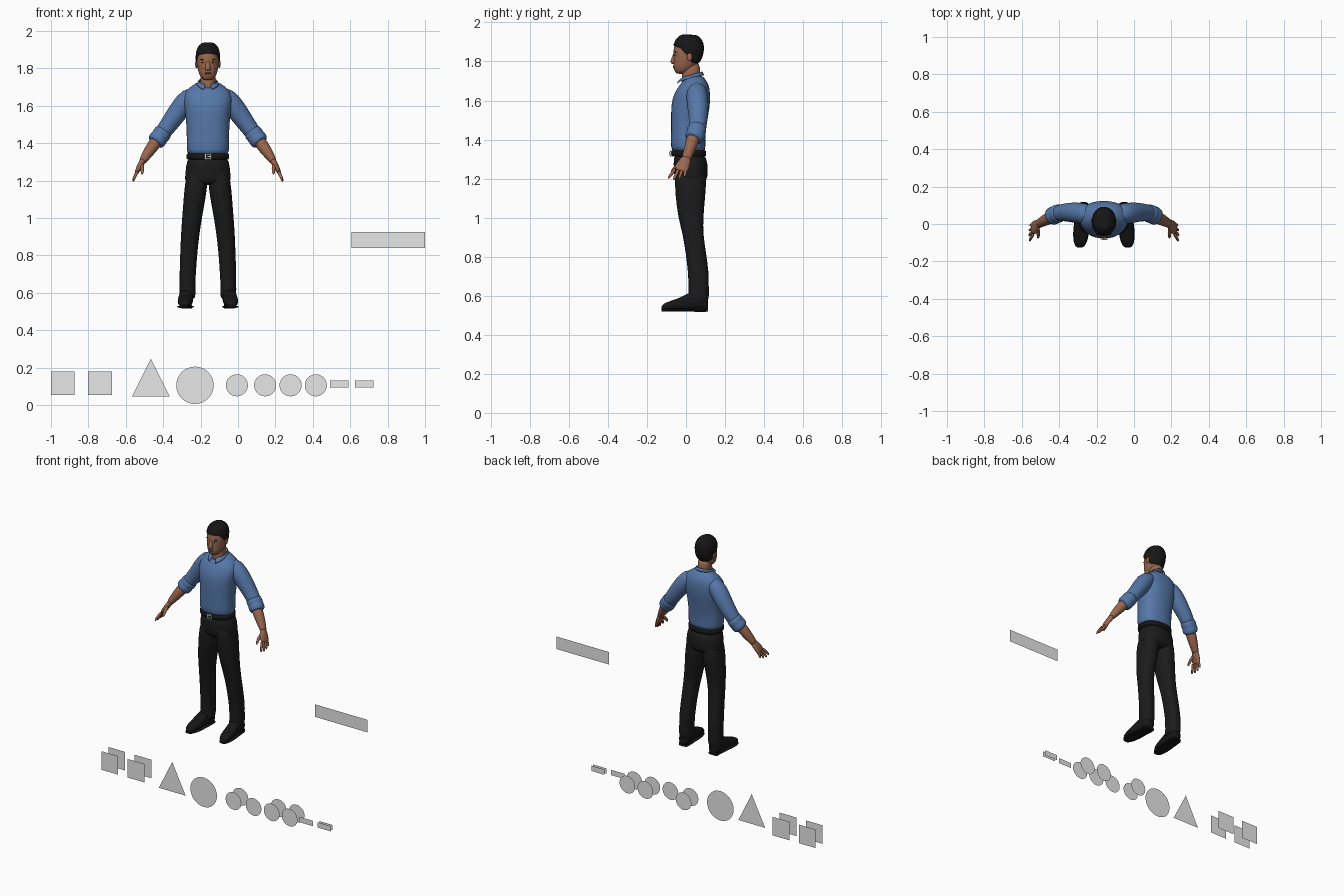
import bpy, bmesh, math
from mathutils import Vector, Matrix

if "Cube" in bpy.data.objects:
    bpy.data.objects.remove(bpy.data.objects["Cube"])

FIGURE_X = -0.161
SIDES = (("left", 1), ("right", -1))


def material(name, r, g, b):
    m = bpy.data.materials.new(name)
    m.use_nodes = True
    m.diffuse_color = (r, g, b, 1)
    bsdf = next(n for n in m.node_tree.nodes if n.type == "BSDF_PRINCIPLED")
    bsdf.inputs["Base Color"].default_value = (r, g, b, 1)
    bsdf.inputs["Roughness"].default_value = 0.7
    return m


SKIN = material("brown skin", 0.32, 0.135, 0.075)
SHIRT = material("blue shirt", 0.092, 0.185, 0.39)
TROUSER = material("charcoal trousers", 0.011, 0.011, 0.011)
BLACK = material("black leather and hair", 0.008, 0.008, 0.008)
SILVER = material("silver buckle", 0.55, 0.55, 0.55)
LIP = material("dark lips", 0.22, 0.08, 0.055)
WHITE = material("eye white", 0.65, 0.62, 0.6)
GREY = material("control grey", 0.8, 0.8, 0.8)


def finish(bm, name, mat, x=FIGURE_X, smooth=True, subdiv=0, thick=0):
    bmesh.ops.recalc_face_normals(bm, faces=bm.faces)
    for f in bm.faces:
        f.smooth = smooth
    me = bpy.data.meshes.new(name)
    bm.to_mesh(me)
    bm.free()
    me.materials.append(mat)
    ob = bpy.data.objects.new(name, me)
    ob.location.x = x
    bpy.context.collection.objects.link(ob)
    if thick:
        ob.modifiers.new("thickness", "SOLIDIFY").thickness = thick
    if subdiv:
        sub = ob.modifiers.new("smooth", "SUBSURF")
        sub.levels = sub.render_levels = subdiv
    return ob


def loft(name, rings, mat, closed=True, caps=(True, True), subdiv=1, thick=0):
    bm = bmesh.new()
    rows = [[bm.verts.new(p) for p in ring] for ring in rings]
    n = len(rows[0])
    for a, b in zip(rows, rows[1:]):
        for i in range(n if closed else n - 1):
            j = (i + 1) % n
            bm.faces.new((a[i], a[j], b[j], b[i]))
    for row, wanted in ((rows[0], caps[0]), (rows[-1], caps[1])):
        if wanted and closed:
            bm.faces.new(row)
    return finish(bm, name, mat, subdiv=subdiv, thick=thick)


def unit_ring(n=20, power=2.0):
    # Rounded-box outline of radius one
    pts = []
    for i in range(n):
        c, s = math.cos(math.tau * i / n), math.sin(math.tau * i / n)
        pts.append((math.copysign(abs(c) ** (2 / power), c), math.copysign(abs(s) ** (2 / power), s)))
    return pts


def stack(name, rows, mat, side=1, power=2.3, n=20):
    # Horizontal sections: height, front y, back y, half width, centre x
    rings = []
    for z, yf, yb, hw, *cx in rows:
        x0 = cx[0] * side if cx else 0
        rings.append([(x0 + hw * c, (yf + yb) / 2 + (yb - yf) / 2 * s, z) for c, s in unit_ring(n, power)])
    return loft(name, rings, mat)


def tube(name, path, mat, side=1, n=12):
    # Sections across a path: x, y, z, radius, depth along y
    pts = [Vector((p[0] * side, p[1], p[2])) for p in path]
    rings = []
    for i, p in enumerate(pts):
        t = (pts[min(i + 1, len(pts) - 1)] - pts[max(i - 1, 0)]).normalized()
        u = t.cross(Vector((0, 1, 0))).normalized()
        v = u.cross(t)
        r, d = path[i][3], path[i][-1]
        rings.append([p + u * r * c + v * d * s for c, s in unit_ring(n)])
    return loft(name, rings, mat)


def ball(name, at, size, mat):
    bm = bmesh.new()
    bmesh.ops.create_uvsphere(bm, u_segments=16, v_segments=10, radius=1,
                              matrix=Matrix.LocRotScale(Vector(at), None, Vector(size)))
    return finish(bm, name, mat)


def box(name, at, size, mat):
    bm = bmesh.new()
    bmesh.ops.create_cube(bm, size=1, matrix=Matrix.LocRotScale(Vector(at), None, Vector(size)))
    return finish(bm, name, mat, smooth=False)


def lookup(table, key):
    # Linear interpolation of table rows by first column
    for a, b in zip(table, table[1:]):
        if key <= b[0]:
            t = max(0, (key - a[0]) / (b[0] - a[0]))
            return [p + (q - p) * t for p, q in zip(a[1:], b[1:])]
    return list(table[-1][1:])


# Shirt body
stack("shirt_body", [(1.33, -.07, .098, .108), (1.36, -.078, .1, .115), (1.42, -.077, .099, .113),
                     (1.5, -.077, .11, .116), (1.56, -.077, .121, .122), (1.61, -.071, .125, .13),
                     (1.65, -.052, .123, .132), (1.685, -.03, .116, .115), (1.707, -.008, .1, .084),
                     (1.73, .008, .085, .055)], SHIRT, n=24)

# Collar, folded over with its points at the front
fold = [[], [], []]
for i in range(25):
    a = math.radians(16 + 328 * i / 24)
    f = (1 + math.cos(a)) / 2
    top = 1.757 - .032 * f
    for row, r, z, lean in zip(fold, (.046, .05, .061), (top - .02, top, top - .028 - .016 * f ** 5),
                               (.008, .012, .036)):
        row.append((r * math.sin(a), .036 - (r - .003) * math.cos(a) - lean * f, z))
loft("collar", fold, SHIRT, closed=False, thick=.004)

# Trousers and belt
stack("trouser_hips", [(1.34, -.066, .098, .11), (1.27, -.064, .113, .118), (1.22, -.061, .112, .123),
                       (1.192, -.058, .107, .124), (1.175, -.03, .08, .07)], TROUSER, n=24)
stack("belt", [(1.312, -.07, .1, .111), (1.314, -.075, .104, .115), (1.343, -.078, .104, .115),
               (1.346, -.072, .1, .111)], BLACK, n=24)
box("buckle", (0, -.079, 1.329), (.036, .008, .032), SILVER)
box("buckle_opening", (.003, -.0825, 1.329), (.024, .004, .02), BLACK)
box("buckle_prong", (.008, -.0845, 1.329), (.02, .003, .004), SILVER)

# Neck and head
stack("neck", [(1.67, -.02, .07, .044), (1.71, -.024, .075, .042), (1.75, -.02, .073, .041),
               (1.8, -.01, .07, .042)], SKIN)
HEAD = [(1.736, -.045, -.01, .018), (1.745, -.057, .015, .032), (1.765, -.065, .045, .046),
        (1.79, -.065, .064, .054), (1.82, -.064, .08, .059), (1.85, -.066, .087, .06),
        (1.88, -.061, .087, .059), (1.908, -.046, .074, .048), (1.927, -.018, .045, .022)]
stack("head", HEAD, SKIN, power=2.1, n=24)
stack("nose", [(1.786, -.07, -.045, .013), (1.794, -.083, -.045, .018), (1.813, -.076, -.045, .013),
               (1.848, -.063, -.045, .01)], SKIN, n=12)
ball("upper_lip", (0, -.061, 1.775), (.018, .007, .003), LIP)
ball("lower_lip", (0, -.061, 1.769), (.015, .007, .0035), LIP)
for word, s in SIDES:
    ball(word + "_eye", (.025 * s, -.052, 1.833), (.011, .006, .005), WHITE)
    ball(word + "_iris", (.025 * s, -.0565, 1.833), (.0045, .003, .0045), BLACK)
    ball(word + "_eyebrow", (.026 * s, -.054, 1.848), (.016, .006, .003), BLACK)
    ball(word + "_ear", (.061 * s, .018, 1.823), (.007, .013, .022), SKIN)

# Hair cap with a hairline that drops toward the nape
HAIRLINE = [(0, 1.785), (.3, 1.79), (.45, 1.83), (.62, 1.84), (.74, 1.868), (1, 1.878)]
rings = []
for t in (0, .05, .25, .45, .65, .82, .93, 1):
    ring = []
    for c, s in unit_ring(32, 2.1):
        low = lookup(HAIRLINE, (1 - s) / 2)[0]
        z = low + (1.926 - low) * t
        yf, yb, hw = lookup(HEAD, z)
        grow = .006 if t else -.004
        ring.append(((hw + grow) * c, (yf + yb) / 2 + ((yb - yf) / 2 + grow) * s, z + .012 * t))
    rings.append(ring)
loft("hair", rings, BLACK, caps=(False, True))

for word, s in SIDES:
    # Sleeve with a rolled cuff
    tube(word + "_sleeve", [(.05, .05, 1.66, .045), (.105, .055, 1.643, .056), (.145, .06, 1.588, .057),
                            (.185, .063, 1.532, .052), (.225, .062, 1.477, .046),
                            (.262, .05, 1.428, .044)], SHIRT, s, 16)
    tube(word + "_cuff", [(.232, .06, 1.468, .042), (.237, .058, 1.461, .049), (.25, .054, 1.444, .051),
                          (.258, .051, 1.433, .047), (.264, .048, 1.425, .051), (.279, .04, 1.406, .049),
                          (.284, .037, 1.4, .038)], SHIRT, s, 16)
    # Forearm, palm and spread digits
    tube(word + "_forearm", [(.262, .045, 1.43, .034), (.29, .032, 1.39, .035), (.315, .02, 1.355, .031),
                             (.345, .004, 1.31, .022, .025), (.352, 0, 1.298, .019, .024)], SKIN, s)
    tube(word + "_palm", [(.343, .005, 1.315, .018, .022), (.355, -.003, 1.293, .017, .029),
                          (.369, -.016, 1.268, .015, .037), (.379, -.025, 1.247, .012, .037),
                          (.383, -.029, 1.238, .008, .03)], SKIN, s)
    for k, (finger, reach) in enumerate((("index", .9), ("middle", 1), ("ring", .94), ("little", .75))):
        y, fan = -.054 + .018 * k, .004 * (2 - k)
        tube(word + "_" + finger + "_finger",
             [(.375, y, 1.253, .009), (.375 + .014 * reach, y - .008 - fan, 1.253 - .027 * reach, .009),
              (.375 + .022 * reach, y - .014 - 2 * fan, 1.253 - .046 * reach, .008),
              (.375 + .025 * reach, y - .017 - 2.5 * fan, 1.253 - .06 * reach, .005)], SKIN, s, 8)
    tube(word + "_thumb", [(.356, -.012, 1.293, .012), (.352, -.04, 1.272, .012), (.35, -.06, 1.252, .01),
                           (.352, -.077, 1.232, .006)], SKIN, s, 8)
    # Trouser leg
    stack(word + "_trouser_leg", [(1.28, -.05, .09, .045, .055), (1.2, -.058, .106, .061, .061),
                                  (1.12, -.056, .1, .06, .069), (1, -.041, .089, .053, .085),
                                  (.92, -.018, .088, .05, .094), (.82, -.002, .103, .046, .102),
                                  (.7, .013, .12, .044, .108), (.65, .01, .115, .042, .109),
                                  (.62, .014, .121, .044, .109), (.585, .006, .115, .042, .109),
                                  (.565, .008, .113, .04, .109)], TROUSER, s)
    # Shoe: upper, sole and heel
    shape = [(.114, .02, .05), (.102, .034, .085), (.06, .038, .1), (.02, .037, .094), (-.03, .041, .062),
             (-.08, .038, .047), (-.114, .027, .034), (-.127, .013, .018)]
    for part, low, tall, extra in (("shoe", .527, 1, 0), ("sole", .518, 0, .003)):
        rings = [[((.119 - .072 * y) * s + (hw + extra) * c, y,
                   low + (h * tall + .014 * (1 - tall)) * (1 + v) / 2) for c, v in unit_ring(16, 2.6)]
                 for y, hw, h in shape]
        loft(word + "_" + part, rings, BLACK)
    box(word + "_shoe_heel", (.114 * s, .073, .527), (.056, .06, .022), BLACK)


# Flat control shapes standing beside the figure
def plate(name, cx, cz, outline, depths=(-.04,)):
    for i, y in enumerate(depths):
        bm = bmesh.new()
        bm.faces.new([bm.verts.new((cx + x, y, cz + z)) for x, z in outline])
        finish(bm, name + ("_back" if i else ""), GREY, x=0, smooth=False)


def rect(w, h):
    return [(-w / 2, -h / 2), (w / 2, -h / 2), (w / 2, h / 2), (-w / 2, h / 2)]


def disc(r):
    return [(r * c, r * v) for c, v in unit_ring(32)]


PAIR = (-.04, .035)
plate("long_control", .803, .883, rect(.394, .085))
plate("outer_square_control", -.936, .115, rect(.126, .126), PAIR)
plate("inner_square_control", -.738, .115, rect(.126, .126), PAIR)
plate("triangle_control", -.466, .045, [(-.101, 0), (.101, 0), (0, .202)])
plate("large_disc_control", -.23, .105, disc(.1))
for i, (x, depths) in enumerate(((-.006, PAIR), (.145, PAIR[:1]), (.281, PAIR), (.416, PAIR))):
    plate("small_disc_control_" + str(i + 1), x, .105, disc(.059), depths)
plate("inner_bar_control", .541, .112, rect(.1, .036))
plate("outer_bar_control", .675, .112, rect(.1, .036), (-.04, -.02))
